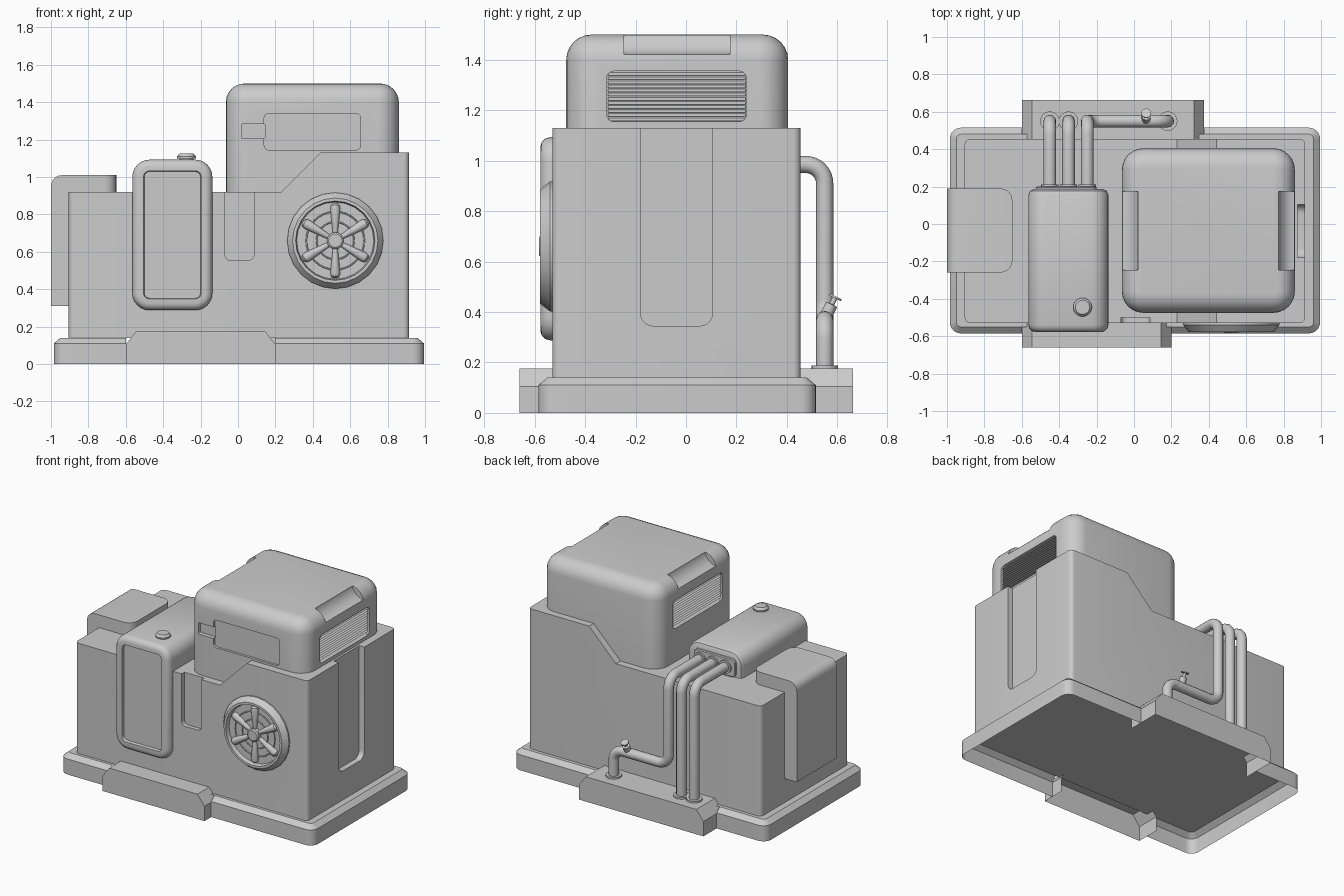
import bpy, bmesh, math
from mathutils import Vector

if "Cube" in bpy.data.objects:
    bpy.data.objects.remove(bpy.data.objects["Cube"])

AXES = {'x': lambda a, b, p: (p, a, b), 'y': lambda a, b, p: (a, p, b), 'z': lambda a, b, p: (a, b, p)}

def add(name, bm):
    bmesh.ops.recalc_face_normals(bm, faces=bm.faces[:])
    me = bpy.data.meshes.new(name)
    bm.to_mesh(me)
    bm.free()
    ob = bpy.data.objects.new(name, me)
    bpy.context.collection.objects.link(ob)
    return ob

def loft(rings, start=True, end=True):
    bm = bmesh.new()
    vs = [[bm.verts.new(p) for p in r] for r in rings]
    n = len(vs[0])
    for a, b in zip(vs, vs[1:]):
        for i in range(n):
            bm.faces.new((a[i], a[(i + 1) % n], b[(i + 1) % n], b[i]))
    if start:
        bm.faces.new(vs[0])
    if end:
        bm.faces.new(vs[-1])
    return bm

def rrect(a0, a1, b0, b1, r, n=6):
    corners = [(a1 - r, b1 - r), (a0 + r, b1 - r), (a0 + r, b0 + r), (a1 - r, b0 + r)]
    return [(c[0] + r * math.cos(t), c[1] + r * math.sin(t))
            for k, c in enumerate(corners) for t in [(k + i / n) * math.pi / 2 for i in range(n + 1)]]

def block_bm(axis, rect, r, layers, start=True):
    """Rounded rectangle lofted along an axis; layers are (position, inset)."""
    a0, a1, b0, b1 = rect
    return loft([[AXES[axis](a, b, p) for a, b in
                  rrect(a0 + d, a1 - d, b0 + d, b1 - d, max(r - d, 0.004))] for p, d in layers], start)

def block(name, *args):
    return add(name, block_bm(*args))

def prism_bm(axis, pts, p0, p1):
    return loft([[AXES[axis](a, b, p) for a, b in pts] for p in (p0, p1)])

def bevel(bm, test, width, seg=5):
    edges = [e for e in bm.edges if test(*(v.co for v in e.verts))]
    bmesh.ops.bevel(bm, geom=edges, offset=width, segments=seg, affect='EDGES', profile=0.5)

def lathe(name, origin, direction, profile, n=20):
    """Profile of (height, radius) turned round a direction."""
    q = Vector(direction).to_track_quat('Z', 'Y')
    o = Vector(origin)
    return add(name, loft([[o + q @ Vector((r * math.cos(2 * math.pi * i / n), r * math.sin(2 * math.pi * i / n), h))
                            for i in range(n)] for h, r in profile]))

def cut(ob, axis, rect, r, p0, p1):
    cutter = block("cutter", axis, rect, r, [(p0, 0), (p1, 0)])
    m = ob.modifiers.new("cut", 'BOOLEAN')
    m.operation, m.solver, m.object = 'DIFFERENCE', 'EXACT', cutter
    bpy.context.view_layer.objects.active = ob
    bpy.ops.object.modifier_apply(modifier=m.name)
    bpy.data.objects.remove(cutter)

def pipe(name, pts, radius=0.034, bend=0.08):
    pts = [Vector(p) for p in pts]
    path = [pts[0]]
    for a, p, b in zip(pts, pts[1:], pts[2:]):
        u, v = (a - p).normalized(), (b - p).normalized()
        c = p + (u + v) * bend
        for i in range(9):
            t = i / 8 * math.pi / 2
            path.append(c - v * bend * math.cos(t) - u * bend * math.sin(t))
    path.append(pts[-1])
    cu = bpy.data.curves.new(name, 'CURVE')
    cu.dimensions, cu.bevel_depth, cu.bevel_resolution = '3D', radius, 4
    sp = cu.splines.new('POLY')
    sp.points.add(len(path) - 1)
    for s, p in zip(sp.points, path):
        s.co = (*p, 1)
    bpy.context.collection.objects.link(bpy.data.objects.new(name, cu))

# hollow base skirt, open below and where the two steps join
STEPS = [("front_step", -0.6, 0.2, -0.66, -0.49), ("back_step", -0.6, 0.375, 0.663, 0.42)]
bm = block_bm('z', (-0.985, 0.995, -0.585, 0.515), 0.06, [(0, 0), (0.11, 0), (0.14, 0.035)], False)
for x in (-0.6, 0.2, 0.375):
    bmesh.ops.bisect_plane(bm, geom=bm.verts[:] + bm.edges[:] + bm.faces[:], plane_co=(x, 0, 0), plane_no=(1, 0, 0))
gone = []
for f in bm.faces:
    c = f.calc_center_median()
    if c.z < 0.135 and any(x0 < c.x < x1 and c.y * y0 > 0 and abs(c.y) > 0.45 for _, x0, x1, y0, _ in STEPS):
        gone.append(f)
bmesh.ops.delete(bm, geom=gone, context='FACES')
add("base_skirt", bm)
for name, x0, x1, y0, y1 in STEPS:
    bm = prism_bm('y', [(x0, 0), (x0, 0.105), (x0 + 0.055, 0.176), (x1 - 0.055, 0.176), (x1, 0.105), (x1, 0)], y0, y1)
    gone = [f for f in bm.faces if all(v.co.z < 1e-5 for v in f.verts) or all(abs(v.co.y - y1) < 1e-5 for v in f.verts)]
    bmesh.ops.delete(bm, geom=gone, context='FACES')
    add(name, bm)

# main body with raised right half and two open-topped slots
bm = prism_bm('y', [(-0.905, 0.14), (0.915, 0.14), (0.915, 1.13), (0.44, 1.13), (0.23, 0.92), (-0.905, 0.92)], -0.53, 0.455)
bevel(bm, lambda a, b: abs(a.z - b.z) > 0.5, 0.03)
body = add("main_body", bm)
cut(body, 'x', (-0.18, 0.105, 0.345, 1.3), 0.05, 0.875, 1.0)
cut(body, 'y', (-0.07, 0.085, 0.555, 1.1), 0.03, -0.6, -0.5)

# rounded upper housing with side vents, top grips and front panel
arc = [(1.4 + 0.1 * math.sin(t), 0.1 * (1 - math.cos(t))) for t in [i * math.pi / 12 for i in range(7)]]
cab = block("upper_housing", 'z', (-0.065, 0.86, -0.475, 0.405), 0.115, [(0.91, 0)] + arc)
for cx in (-0.075, 0.87):
    cut(cab, 'y', (cx - 0.1, cx + 0.1, 1.42, 1.62), 0.099, -0.245, 0.175)
for p0, p1 in ((0.835, 0.95), (-0.04, -0.15)):
    cut(cab, 'x', (-0.315, 0.24, 1.155, 1.355), 0.03, p0, p1)
cut(cab, 'y', (0.14, 0.655, 1.145, 1.34), 0.025, -0.6, -0.458)
cut(cab, 'y', (0.02, 0.145, 1.205, 1.285), 0.008, -0.6, -0.445)
for side, x, s in (("right", 0.83, 1), ("left", -0.035, -1)):
    for i in range(12):
        z = 1.158 + i * 0.0163
        add(f"{side}_vent_slat_{i}", prism_bm('y', [(x, z), (x + s * 0.024, z), (x, z + 0.015)], -0.31, 0.235))

# left box hooked over the body's end
bm = prism_bm('y', [(-1, 0.31), (-0.88, 0.31), (-0.88, 0.9), (-0.65, 0.9), (-0.65, 1.01), (-1, 1.01)], -0.26, 0.19)
bevel(bm, lambda a, b: a.x == b.x and abs(a.x + 0.65) < 1e-4 and abs(a.z - b.z) > 0.05, 0.065)
bevel(bm, lambda a, b: abs(a.x + 1) < 1e-4 and abs(b.x + 1) < 1e-4 and min(a.z, b.z) > 1, 0.06)
add("left_box", bm)

# tank with recessed front and filler cap
block("tank", 'y', (-0.565, -0.137, 0.288, 1.093), 0.092,
      [(-0.556, 0.064), (-0.577, 0.06), (-0.577, 0.035), (-0.572, 0.018), (-0.558, 0.005), (-0.54, 0),
       (0.155, 0), (0.177, 0.009), (0.186, 0.03)])
lathe("filler_cap", (-0.275, -0.445, 1.08), (0, 0, 1),
      [(0, 0.038), (0.018, 0.038), (0.02, 0.05), (0.03, 0.05), (0.045, 0.038)])
block("pipe_plate", 'y', (-0.525, -0.2, 0.92, 1.05), 0.03, [(0.17, 0), (0.195, 0), (0.2, 0.006)])

# pipes with collars and foot flanges
for i, x in enumerate((-0.45, -0.35, -0.25)):
    pts = [(x, 0.17, 0.985), (x, 0.55, 0.985)]
    pts += [(x, 0.55, 0.17)] if i < 2 else [(x, 0.55, 0.37), (0.18, 0.55, 0.37), (0.18, 0.55, 0.17)]
    pipe(f"pipe_{i}", pts, bend=0.075)
    lathe(f"pipe_collar_{i}", (x, 0.19, 0.985), (0, 1, 0), [(0, 0.046), (0.022, 0.046)])
    lathe(f"pipe_flange_{i}", (x if i < 2 else 0.18, 0.55, 0.17), (0, 0, 1), [(0, 0.052), (0.018, 0.052)])

# valve on the cross pipe
d = Vector((0, 0.45, 0.9)).normalized()
lathe("valve_stem", (0.065, 0.555, 0.385), d, [(0, 0.024), (0.05, 0.024), (0.052, 0.01), (0.082, 0.01)], 12)
lathe("valve_wheel", Vector((0.065, 0.555, 0.385)) + d * 0.078, d, [(0, 0.027), (0.008, 0.027)], 12)

# round fan on the front
FX, FZ = 0.52, 0.66
lathe("fan_ring", (FX, -0.51, FZ), (0, -1, 0),
      [(0, 0.257), (0.03, 0.257), (0.068, 0.228), (0.068, 0.212), (0.038, 0.206)], 24)
lathe("fan_hub", (FX, -0.54, FZ), (0, -1, 0), [(0, 0.045), (0.035, 0.045), (0.042, 0.036)], 16)
for i in range(6):
    a = math.pi / 2 + i * math.pi / 3
    lathe(f"fan_blade_{i}", (FX, -0.552, FZ), (math.cos(a), 0, math.sin(a)),
          [(0.03, 0.012), (0.08, 0.017), (0.17, 0.027), (0.19, 0.023), (0.2, 0.012)], 12)
for i, r in enumerate((0.1, 0.155)):
    bpy.ops.mesh.primitive_torus_add(major_radius=r, minor_radius=0.004, major_segments=32, minor_segments=6,
                                     location=(FX, -0.552, FZ), rotation=(math.pi / 2, 0, 0))
    bpy.context.object.name = f"fan_guard_{i}"

# smooth shading with sharp edges
for ob in bpy.context.collection.objects:
    ob.select_set(ob.type == 'MESH')
bpy.context.view_layer.objects.active = body
bpy.ops.object.shade_smooth_by_angle(angle=math.radians(32))
